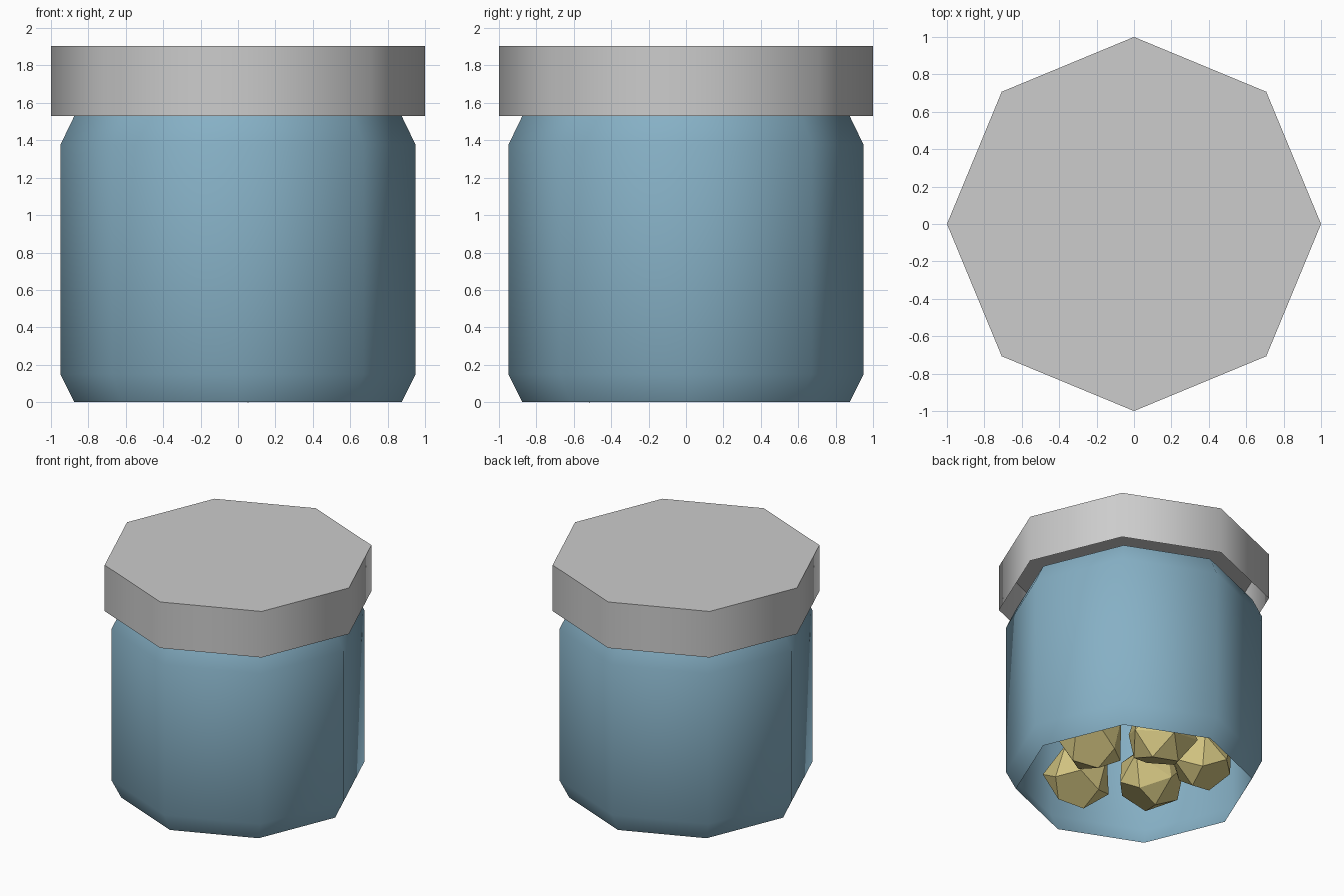
import bpy, bmesh, math, random
from mathutils import Vector, Euler

if "Cube" in bpy.data.objects:
    bpy.data.objects.remove(bpy.data.objects["Cube"])

random.seed(4)


def material(name, rgb):
    m = bpy.data.materials.new(name)
    lin = [((c / 255 + 0.055) / 1.055) ** 2.4 for c in rgb]
    m.diffuse_color = (*lin, 1)
    m.use_nodes = True
    m.node_tree.nodes["Principled BSDF"].inputs["Base Color"].default_value = m.diffuse_color
    return m


def add_object(name, bm, mat, smooth_angle=None):
    mesh = bpy.data.meshes.new(name)
    bm.to_mesh(mesh)
    bm.free()
    obj = bpy.data.objects.new(name, mesh)
    bpy.context.collection.objects.link(obj)
    mesh.materials.append(mat)
    if smooth_angle:
        bpy.ops.object.select_all(action='DESELECT')
        obj.select_set(True)
        bpy.context.view_layer.objects.active = obj
        bpy.ops.object.shade_smooth_by_angle(angle=math.radians(smooth_angle))
    return obj


def octagon_shell(profile, cap_top=False):
    """Eight-sided shell through (radius, z) rings, open at the bottom."""
    bm = bmesh.new()
    rings = [[bm.verts.new((r * math.cos(i * math.pi / 4), r * math.sin(i * math.pi / 4), z))
              for i in range(8)] for r, z in profile]
    for a, b in zip(rings, rings[1:]):
        for i in range(8):
            j = (i + 1) % 8
            bm.faces.new((a[i], a[j], b[j], b[i]))
    if cap_top:
        bm.faces.new(rings[-1])
    return bm


blue = material("jar blue", (134, 176, 197))
grey = material("lid grey", (204, 204, 204))
gold = material("nugget gold", (212, 198, 130))

# Jar wall with chamfered ends, open at the bottom
add_object("jar", octagon_shell([(0.875, 0), (0.95, 0.15), (0.95, 1.375), (0.875, 1.53)]), blue, 50)

# Hollow lid
add_object("lid", octagon_shell([(1.0, 1.53), (1.0, 1.905)], True), grey, 50)

# Ring of faceted nuggets lying in the jar (screen-right, toward-viewer offsets)
phi = math.radians(50)
for n, (a, h) in enumerate([(0.12, -0.33), (-0.41, -0.31), (0.49, -0.04), (-0.32, 0.23), (0.19, 0.28)]):
    bm = bmesh.new()
    rot = Euler([random.uniform(-0.6, 0.6) for _ in range(3)])
    centre = Vector((-a * math.sin(phi) + h * math.cos(phi), a * math.cos(phi) + h * math.sin(phi), 0.25))
    for r, z, turn in ((0.17, -0.19, 0), (0.27, 0, 0.5), (0.17, 0.19, 0)):
        for i in range(5):
            t = (i + turn) * math.tau / 5
            k = random.uniform(0.92, 1.06)
            bm.verts.new(centre + rot.to_matrix() @ Vector((r * k * math.cos(t), r * k * math.sin(t), z)))
    bmesh.ops.convex_hull(bm, input=bm.verts)
    bmesh.ops.dissolve_limit(bm, angle_limit=math.radians(12), verts=bm.verts, edges=bm.edges)
    bmesh.ops.recalc_face_normals(bm, faces=bm.faces)
    add_object(f"nugget_{n + 1}", bm, gold)
